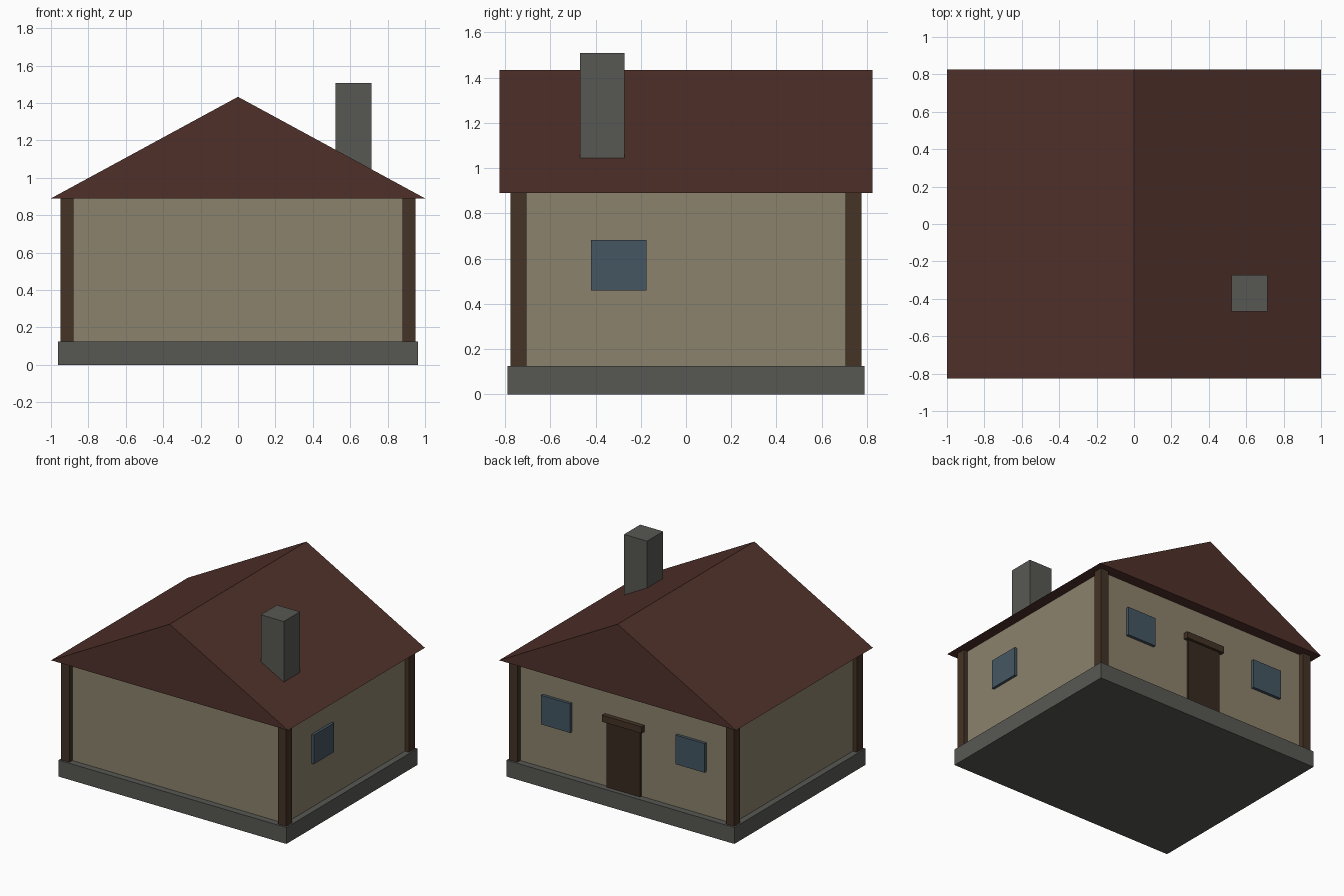
import bpy, bmesh

if "Cube" in bpy.data.objects:
    bpy.data.objects.remove(bpy.data.objects["Cube"])


def material(name, r, g, b):
    m = bpy.data.materials.new(name)
    m.diffuse_color = (r, g, b, 1)
    m.use_nodes = True
    m.node_tree.nodes["Principled BSDF"].inputs["Base Color"].default_value = m.diffuse_color
    return m


STONE = material("stone", 0.097, 0.097, 0.088)
PLASTER = material("plaster", 0.265, 0.225, 0.152)
TIMBER = material("timber", 0.058, 0.033, 0.019)
DOOR = material("door_wood", 0.04, 0.024, 0.015)
TILES = material("roof_tiles", 0.08, 0.03, 0.023)
GLASS = material("glass", 0.058, 0.094, 0.121)


def finish(name, bm, mat):
    bmesh.ops.recalc_face_normals(bm, faces=bm.faces)
    mesh = bpy.data.meshes.new(name)
    bm.to_mesh(mesh)
    bm.free()
    mesh.materials.append(mat)
    obj = bpy.data.objects.new(name, mesh)
    bpy.context.collection.objects.link(obj)
    return obj


def box(name, mat, x, y, z):
    """Box spanning the (low, high) ranges x, y and z."""
    bm = bmesh.new()
    bmesh.ops.create_cube(bm, size=1)
    for v in bm.verts:
        v.co = [r[0] if c < 0 else r[1] for c, r in zip(v.co, (x, y, z))]
    return finish(name, bm, mat)


BASE, EAVE, RIDGE = 0.125, 0.89, 1.433
WX, WY = 0.915, 0.74          # wall half sizes
P = 0.035                     # half post width

# Foundation and walls
box("foundation", STONE, (-0.962, 0.962), (-0.79, 0.79), (0, BASE))
box("walls", PLASTER, (-WX, WX), (-WY, WY), (BASE, EAVE))

# Corner posts, centred on the wall corners
for side, sx in (("left", -WX), ("right", WX)):
    for end, sy in (("front", -WY), ("back", WY)):
        box(f"{end}_{side}_post", TIMBER, (sx - P, sx + P), (sy - P, sy + P), (BASE, EAVE))

# Gable roof: triangle extruded front to back
bm = bmesh.new()
gable = bm.faces.new([bm.verts.new(p) for p in
                      ((-1, -0.825, EAVE), (1, -0.825, EAVE), (0, -0.825, RIDGE))])
new = bmesh.ops.extrude_face_region(bm, geom=[gable], use_keep_orig=True)["geom"]
bmesh.ops.translate(bm, vec=(0, 1.65, 0),
                    verts=[g for g in new if isinstance(g, bmesh.types.BMVert)])
finish("roof", bm, TILES)

# Chimney through the right slope
box("chimney", STONE, (0.52, 0.714), (-0.468, -0.273), (0.95, 1.508))

# Door and lintel on the back wall
box("door", DOOR, (-0.141, 0.141), (WY - 0.015, WY + 0.015), (BASE, 0.625))
box("door_lintel", TIMBER, (-0.167, 0.167), (WY - 0.035, WY + 0.035), (0.625, 0.675))

# Windows: two beside the door, one on the right wall
WZ = (0.46, 0.682)
for side, cx in (("left", -0.567), ("right", 0.567)):
    box(f"back_{side}_window", GLASS, (cx - 0.123, cx + 0.123), (WY - 0.02, WY + 0.022), WZ)
box("side_window", GLASS, (WX - 0.02, WX + 0.02), (-0.42, -0.175), WZ)
